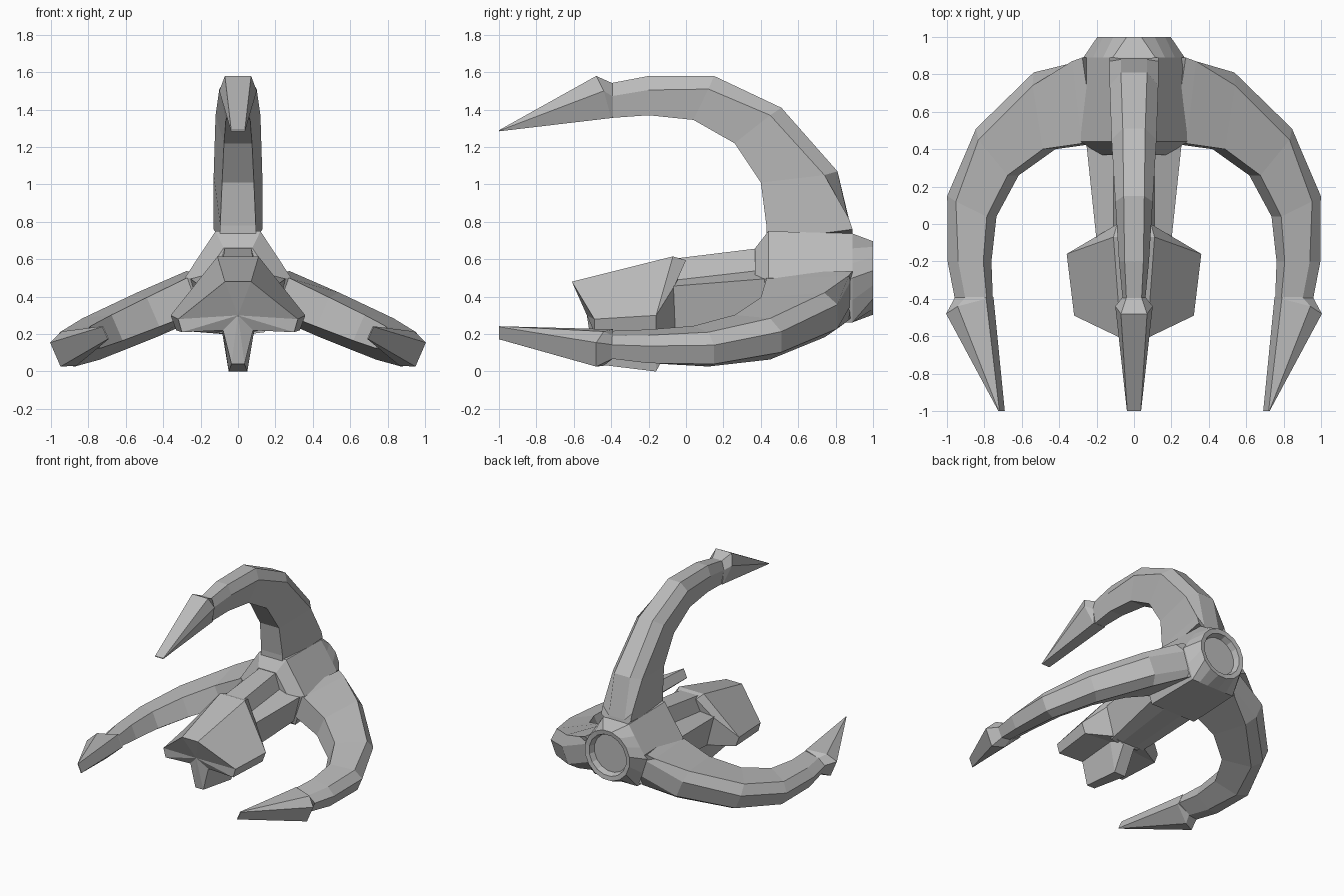
import bpy, bmesh, math

if "Cube" in bpy.data.objects:
    bpy.data.objects.remove(bpy.data.objects["Cube"])

HUB_Z = 0.515      # axis height the three arms turn around
ARM_ANGLE = 113.5  # lower arms, degrees from the upright arm

grey = bpy.data.materials.new("hull_grey")
grey.diffuse_color = (0.5, 0.5, 0.5, 1)
grey.use_nodes = True
grey.node_tree.nodes["Principled BSDF"].inputs["Base Color"].default_value = grey.diffuse_color


def loft(name, halves, nose=None):
    """Skin mirrored half sections (right side, top to bottom) listed back to back."""
    bm = bmesh.new()
    rings = [[bm.verts.new(p) for p in h] + [bm.verts.new((-x, y, z)) for x, y, z in reversed(h)]
             for h in halves]
    n = len(rings[0])
    for a, b in zip(rings, rings[1:]):
        for i in range(n):
            j = (i + 1) % n
            bm.faces.new((a[i], a[j], b[j], b[i]))
    bm.faces.new(rings[0])
    if nose:
        tip = bm.verts.new(nose)
        for i in range(n):
            bm.faces.new((rings[-1][i], rings[-1][(i + 1) % n], tip))
    else:
        bm.faces.new(rings[-1])
    bmesh.ops.recalc_face_normals(bm, faces=bm.faces)
    me = bpy.data.meshes.new(name)
    bm.to_mesh(me)
    bm.free()
    me.materials.append(grey)
    ob = bpy.data.objects.new(name, me)
    bpy.context.collection.objects.link(ob)
    return ob


def at(y, pts):
    return [(x, y, z) for x, z in pts]


# Curved arm: outer edge, bevel edge, inner edge as (y, z), and their half widths
ARM = [
    ((0.89, 0.70), (0.89, 0.76), (0.43, 0.70), (0.07, 0.13, 0.095)),
    ((0.88, 0.76), (0.87, 0.82), (0.43, 0.78), (0.07, 0.13, 0.095)),
    ((0.81, 1.07), (0.74, 1.05), (0.40, 1.01), (0.07, 0.13, 0.085)),
    ((0.51, 1.41), (0.45, 1.37), (0.26, 1.22), (0.06, 0.12, 0.075)),
    ((0.15, 1.58), (0.12, 1.51), (0.04, 1.345), (0.055, 0.10, 0.065)),
    ((-0.20, 1.58), (-0.20, 1.505), (-0.20, 1.37), (0.05, 0.08, 0.055)),
    ((-0.41, 1.54), (-0.41, 1.47), (-0.41, 1.355), (0.04, 0.06, 0.04)),
]
# Blade: barbed back end, then a thin cutting edge
BLADE = [
    [(0.04, -0.39, 1.54), (0.06, -0.39, 1.47), (0.05, -0.39, 1.355)],
    [(0.07, -0.48, 1.58), (0.10, -0.44, 1.50), (0.05, -0.40, 1.355)],
    [(0.036, -1.0, 1.29), (0.038, -1.0, 1.287), (0.036, -1.0, 1.284)],
]

arm_halves = [[(w, y, z) for w, (y, z) in zip(s[3], s[:3])] for s in ARM]
for label, angle in (("top", 0), ("right", ARM_ANGLE), ("left", -ARM_ANGLE)):
    for part, halves in (("arm", arm_halves), ("blade", BLADE)):
        ob = loft(f"{label}_{part}", [[(x, y, z - HUB_Z) for x, y, z in h] for h in halves])
        ob.location.z = HUB_Z
        ob.rotation_euler.y = math.radians(angle)


# Hub: six-sided block that blends into a round recessed engine
def hexagon(y, s):
    top, side, low, base = (0.12, 0.25), (0.285, 0.0), (0.20, -0.25), (0.0, -0.25)
    mix = lambda a, b, t: (a[0] + (b[0] - a[0]) * t, a[1] + (b[1] - a[1]) * t)
    pts = [top, mix(top, side, 1 / 3), mix(top, side, 2 / 3), side, mix(side, low, 0.5),
           low, mix(low, base, 0.35), mix(low, base, 0.75)]
    return [(x * s, y, 0.5 + z * s) for x, z in pts]


def circle(y, r):
    angles = [math.radians(11.25 + 22.5 * k) for k in range(8)]
    return [(r * math.sin(a), y, 0.5 + r * math.cos(a)) for a in angles]


loft("hub", [hexagon(0.37, 0.64), hexagon(0.44, 1.0), hexagon(0.89, 0.95),
             circle(1.0, 0.2), circle(0.995, 0.165), circle(0.95, 0.15)])

# Neck: raised spine over a wider lower body
loft("neck", [
    at(0.48, [(0.07, 0.67), (0.11, 0.55), (0.26, 0.50), (0.20, 0.29), (0.08, 0.26)]),
    at(-0.09, [(0.08, 0.60), (0.11, 0.485), (0.20, 0.455), (0.14, 0.21), (0.06, 0.20)]),
])

# Head: blunt top, two side wings and a lower fin
front = at(-0.49, [(0.07, 0.48), (0.32, 0.28), (0.30, 0.21), (0.08, 0.22), (0.035, 0.04)])
front[0] = (0.07, -0.61, 0.48)
mid = at(-0.16, [(0.11, 0.615), (0.36, 0.30), (0.33, 0.22), (0.09, 0.24), (0.05, 0.0)])
mid[0] = (0.11, -0.07, 0.615)
rear = at(-0.06, [(0.10, 0.60), (0.19, 0.46), (0.15, 0.22), (0.08, 0.20), (0.05, 0.19)])
rear[0] = (0.09, 0.0, 0.595)
loft("head", [rear, mid, front], nose=(0, -0.53, 0.30))
